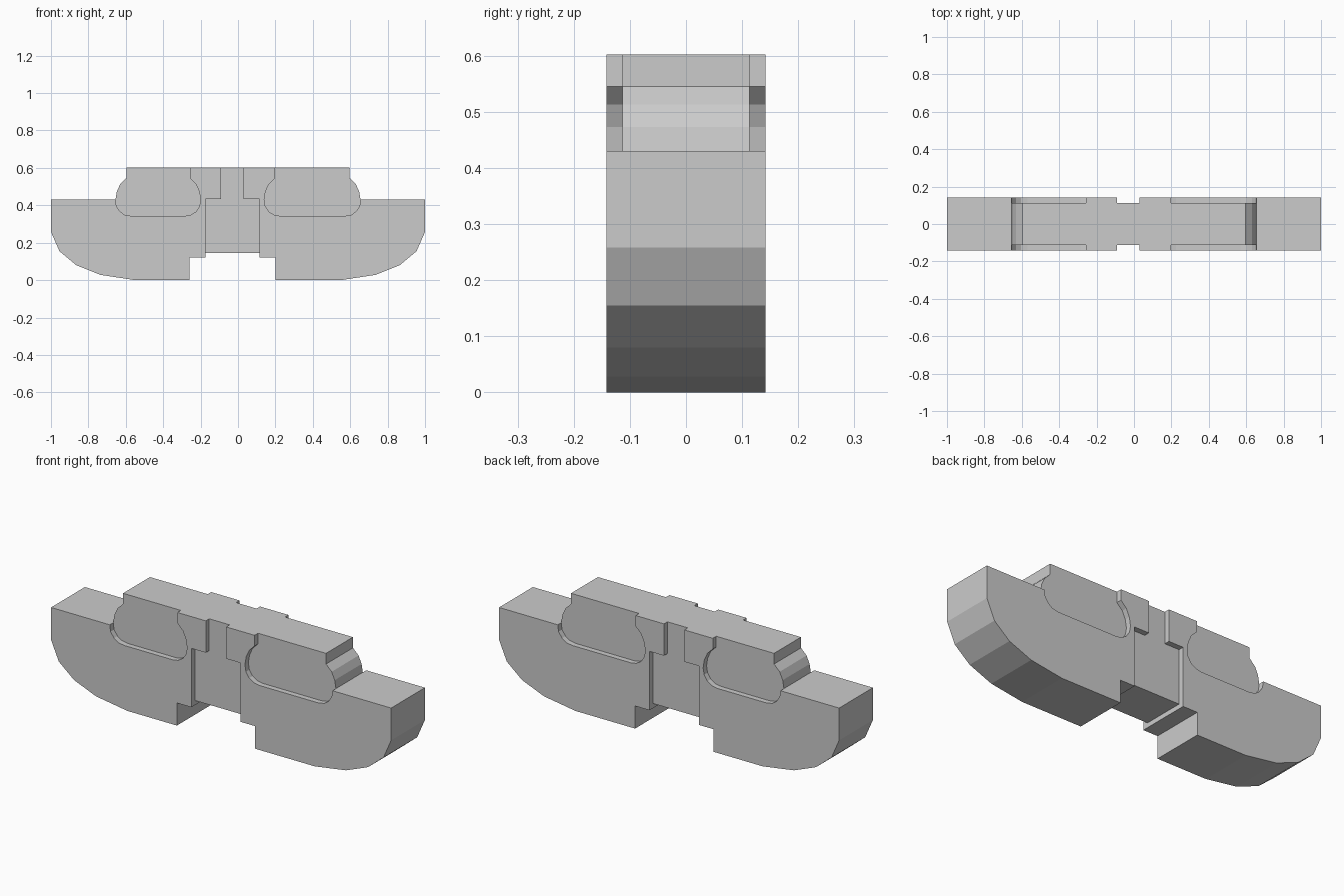
import bpy, bmesh

if "Cube" in bpy.data.objects:
    bpy.data.objects.remove(bpy.data.objects["Cube"])

DEPTH, INNER = 0.142, 0.113   # half thickness of the body and of the recessed faces
TOP = 0.602
SHIFT = -0.06                 # inner features sit 0.06 closer to centre on the right


def extrude(name, pts, y0, y1):
    """Prism from an x/z outline between two y planes."""
    bm = bmesh.new()
    face = bm.faces.new([bm.verts.new((x, y0, z)) for x, z in pts])
    ext = bmesh.ops.extrude_face_region(bm, geom=[face])
    verts = [g for g in ext["geom"] if isinstance(g, bmesh.types.BMVert)]
    bmesh.ops.translate(bm, verts=verts, vec=(0, y1 - y0, 0))
    bmesh.ops.recalc_face_normals(bm, faces=bm.faces)
    mesh = bpy.data.meshes.new(name)
    bm.to_mesh(mesh)
    bm.free()
    obj = bpy.data.objects.new(name, mesh)
    bpy.context.collection.objects.link(obj)
    return obj


def side(outer, inner, sign):
    """Place outer and inner points on the left (-1) or right (+1) half."""
    s = SHIFT if sign > 0 else 0
    return [(sign * x, z) for x, z in outer] + [(sign * (x + s), z) for x, z in inner]


# Half silhouette: top edge, shoulder, rounded hull, stepped notch
hull = [(0.597, TOP), (0.597, 0.545), (0.63, 0.513), (0.648, 0.473), (0.655, 0.43),
        (1, 0.43), (1, 0.258), (0.955, 0.155), (0.865, 0.08), (0.735, 0.028), (0.55, 0)]
notch = [(0.26, 0), (0.26, 0.12), (0.175, 0.12), (0.175, 0.145)]
body = extrude("body", side(hull, notch, -1) + side(hull, notch, 1)[::-1], -DEPTH, DEPTH)

# Rounded side pocket, open at the top
bowl_outer = [(0.655, 0.7), (0.655, 0.43), (0.65, 0.395), (0.63, 0.366),
              (0.605, 0.349), (0.57, 0.343)]
bowl_inner = [(0.285, 0.343), (0.255, 0.348), (0.225, 0.366), (0.206, 0.395), (0.2, 0.43),
              (0.207, 0.473), (0.225, 0.513), (0.257, 0.545), (0.257, 0.7)]
# Stepped central channel
channel = [(0.175, -0.1), (0.175, 0.433), (0.09, 0.433), (0.09, 0.7)]

shapes = {
    "left_pocket": side(bowl_outer, bowl_inner, -1),
    "right_pocket": side(bowl_outer, bowl_inner, 1),
    "centre_channel": side([], channel, -1) + side([], channel, 1)[::-1],
}

# Cut the pockets into the front and back faces
cutters = []
for name, pts in shapes.items():
    for face_name, s in (("front", -1), ("back", 1)):
        cutter = extrude(f"{name}_{face_name}_cutter", pts, s * INNER, s * 0.2)
        cutter.hide_render = True
        mod = body.modifiers.new(cutter.name, "BOOLEAN")
        mod.operation, mod.solver, mod.object = "DIFFERENCE", "EXACT", cutter
        cutters.append(cutter)

bpy.context.view_layer.objects.active = body
body.select_set(True)
for mod in list(body.modifiers):
    bpy.ops.object.modifier_apply(modifier=mod.name)
for cutter in cutters:
    bpy.data.objects.remove(cutter)
